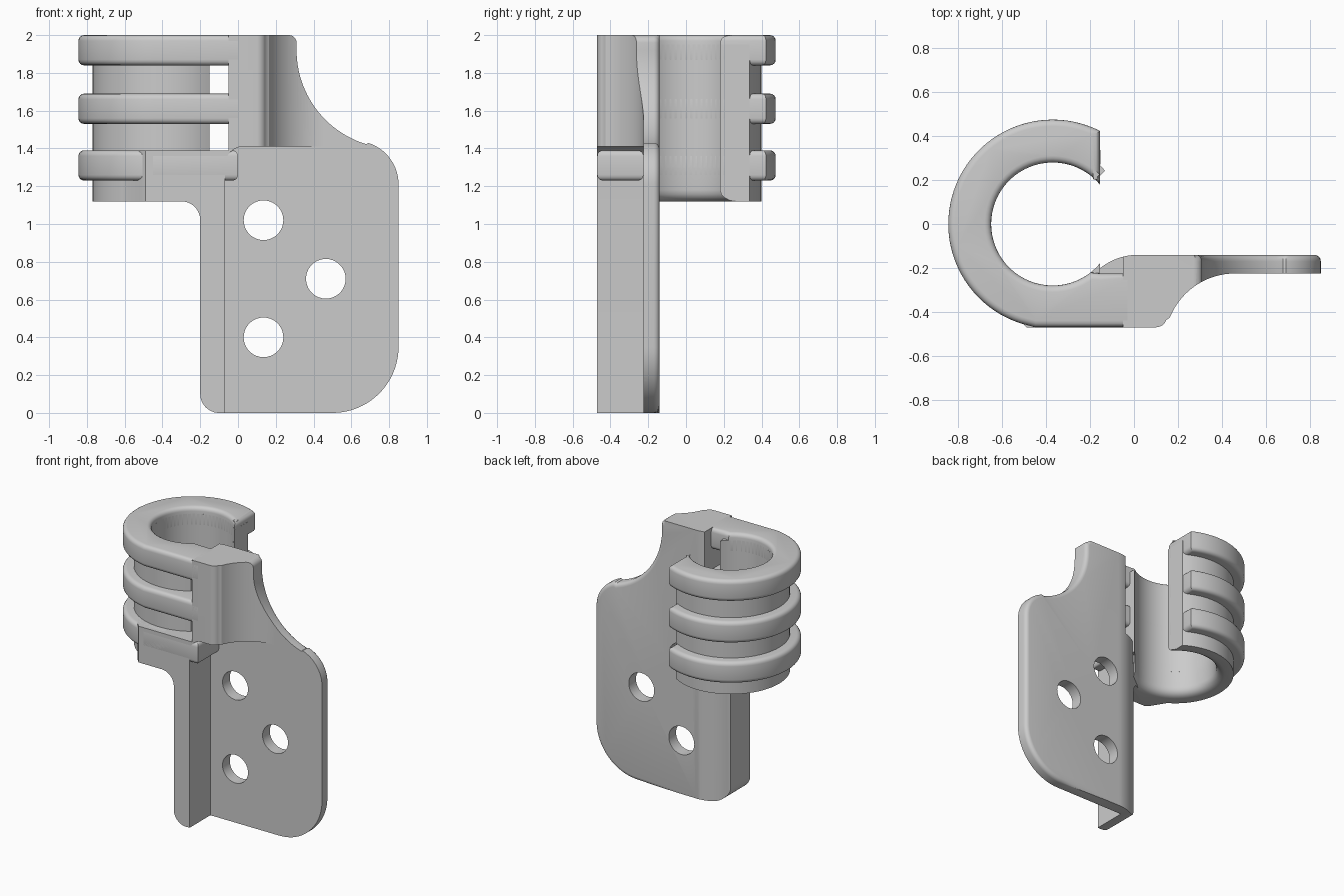
import bpy, bmesh
from math import sin, cos, radians

if "Cube" in bpy.data.objects:
    bpy.data.objects.remove(bpy.data.objects["Cube"])

grey = bpy.data.materials.new("plain grey")
grey.use_nodes = True
COLOUR = (0.6, 0.6, 0.6, 1)
grey.diffuse_color = COLOUR
grey.node_tree.nodes["Principled BSDF"].inputs["Base Color"].default_value = COLOUR

CX, BORE = -0.37, 0.28          # centre and radius of the clip bore
FRONT, BACK, FACE = -0.47, -0.14, -0.225


def arc(x, y, r, start, end, steps=12):
    angles = [radians(start + (end - start) * i / steps) for i in range(steps + 1)]
    return [(x + r * cos(a), y + r * sin(a)) for a in angles]


def prism(name, points, low, high, axis="z", bevel=0, rule=None):
    """Extrude an outline along z or y and round the edges picked by rule."""
    bm = bmesh.new()
    place = (lambda p, d: (p[0], p[1], d)) if axis == "z" else (lambda p, d: (p[0], d, p[1]))
    face = bm.faces.new([bm.verts.new(place(p, low)) for p in points])
    top = bmesh.ops.extrude_face_region(bm, geom=[face])["geom"]
    for v in top:
        if isinstance(v, bmesh.types.BMVert):
            v.co[2 if axis == "z" else 1] = high
    bmesh.ops.recalc_face_normals(bm, faces=bm.faces)
    if bevel:
        edges = [e for e in bm.edges if rule(e)]
        bmesh.ops.bevel(bm, geom=edges, offset=bevel, segments=4, profile=0.5,
                        affect="EDGES", clamp_overlap=False)
    mesh = bpy.data.meshes.new(name)
    bm.to_mesh(mesh)
    bm.free()
    mesh.materials.append(grey)
    obj = bpy.data.objects.new(name, mesh)
    bpy.context.collection.objects.link(obj)
    return obj


def combine(target, tool, operation):
    mod = target.modifiers.new(operation.lower(), "BOOLEAN")
    mod.operation, mod.solver, mod.object = operation, "EXACT", tool
    bpy.context.view_layer.objects.active = target
    bpy.ops.object.modifier_apply(modifier=mod.name)
    bpy.data.objects.remove(tool)


def flat_edge(e):
    return abs(e.verts[0].co.z - e.verts[1].co.z) < 1e-4


# Clip ribs: open rings whose front runs flat into the block
rib = (arc(CX, 0, 0.475, 63, 252, 48) + [(-0.45, FRONT), (0, FRONT), (0, FACE), (-0.15, FACE)]
       + arc(CX, 0, BORE, -52, 41, 1)[:1] + arc(CX, 0, BORE, -58, -319, 48) + [(-0.155, 0.2)])
clip_parts = [prism(f"clip_rib_{i + 1}", rib, z, z + 0.16, "z", 0.03, flat_edge)
              for i, z in enumerate((1.23, 1.53, 1.84))]

# Thin sleeve wall between the ribs
wall = arc(CX, 0, 0.40, 57, 303, 48) + arc(CX, 0, BORE, -40, -320, 48)
clip_parts.append(prism("clip_wall", wall, 1.3, 1.95))


# Lower collar with a flared bore mouth
def bore_mouth(e):
    mid = (e.verts[0].co + e.verts[1].co) / 2
    return flat_edge(e) and mid.z < 1.13 and (mid.x - CX) ** 2 + mid.y ** 2 < 0.285 ** 2


collar = (arc(CX, 0, 0.40, 57, 238, 36) + [(-0.52, -0.44), (-0.49, FRONT), (-0.2, FRONT)]
          + arc(CX, 0, BORE, -50, -320, 48))
clip_parts.append(prism("clip_collar", collar, 1.12, 1.39, "z", 0.06, bore_mouth))

# Mounting bracket: front silhouette crossed with the plan outline
silhouette = (arc(-0.1, 0.1, 0.1, 270, 180) + arc(-0.3, 1.02, 0.1, 0, 90)
              + [(-0.3, 1.39), (-0.05, 1.39), (-0.05, 2)]
              + arc(0.27, 1.96, 0.04, 90, 0, 6)
              + arc(0.83, 1.92, 0.52, 180, 253, 24)
              + arc(0.62, 1.21, 0.23, 72, 0, 16)
              + arc(0.5, 0.35, 0.35, 0, -90, 20))


def back_rim(e):
    mid = (e.verts[0].co + e.verts[1].co) / 2
    return all(v.co.y > BACK - 0.001 for v in e.verts) and mid.x > 0.28


bracket = prism("mounting_bracket", silhouette, FRONT, BACK, "y", 0.03, back_rim)
plan = ([(-0.31, -0.48), (0.1, -0.48)] + arc(0.1, -0.42, 0.05, -90, -20, 6)
        + arc(0.46, -0.545, 0.32, 158, 90, 20)
        + [(0.9, FACE), (0.9, -0.13), (0.04, -0.13)]
        + arc(0.02, -0.42, 0.28, 90, 138, 12) + [(-0.31, -0.32)])
combine(bracket, prism("plan_cutter", plan, -0.1, 2.1), "INTERSECT")

# Recess in front of the plate leaves the side rib standing
recess = [(-0.07, -0.1), (1, -0.1), (1, 1.41)] + arc(0.03, 1.31, 0.1, 90, 180)
combine(bracket, prism("recess_cutter", recess, -0.6, FACE, "y"), "DIFFERENCE")

# Screw holes
for x, z in ((0.135, 1.02), (0.465, 0.71), (0.135, 0.4)):
    combine(bracket, prism("hole_cutter", arc(x, z, 0.105, 0, 350, 35), -0.6, 0, "y"),
            "DIFFERENCE")

# Smooth curved faces, sharp corners
bpy.ops.object.select_all(action="DESELECT")
for obj in clip_parts + [bracket]:
    obj.select_set(True)
bpy.context.view_layer.objects.active = bracket
bpy.ops.object.shade_smooth_by_angle(angle=radians(30))
